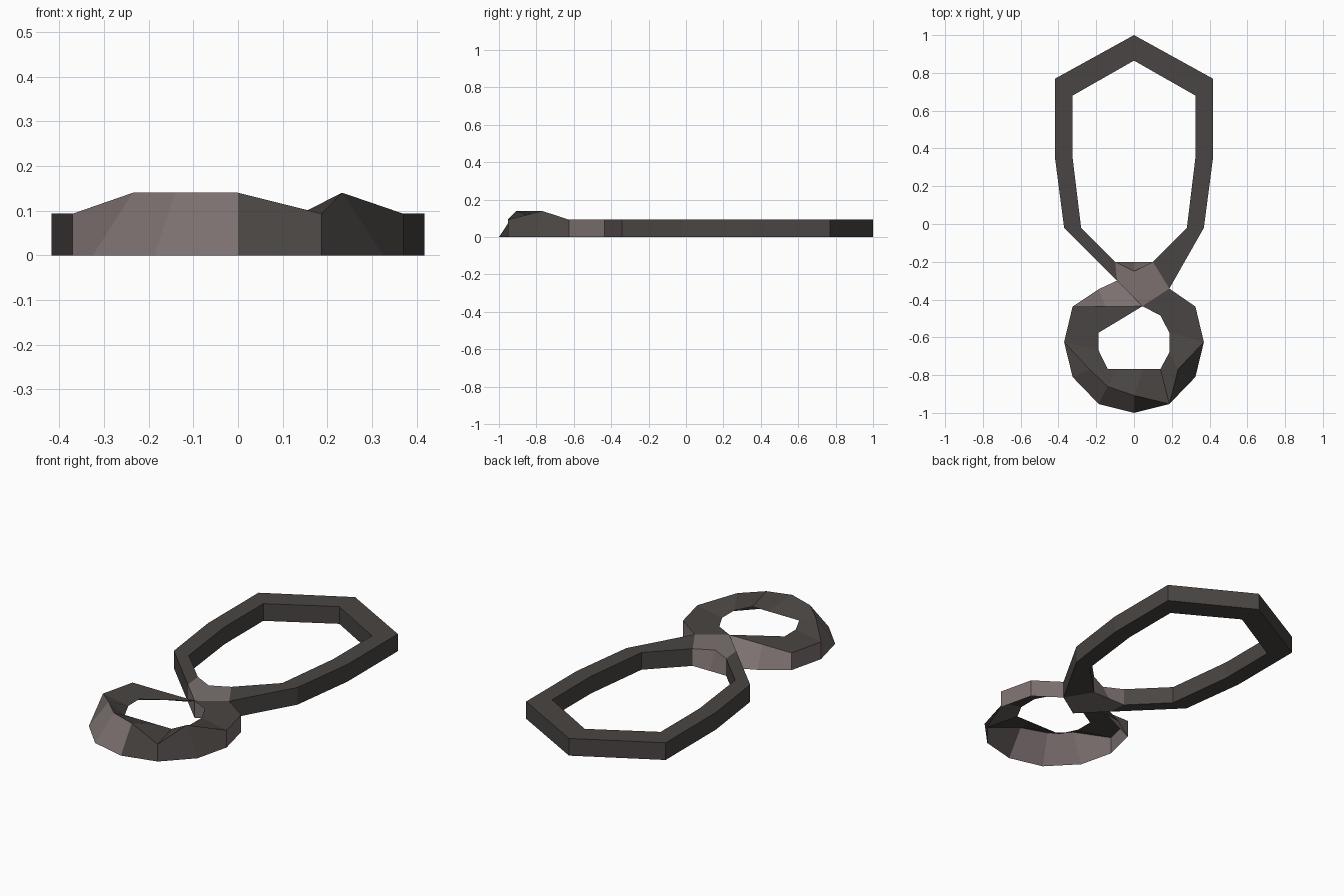
import bpy
import bmesh

if "Cube" in bpy.data.objects:
    bpy.data.objects.remove(bpy.data.objects["Cube"])


def material(name, rgb):
    m = bpy.data.materials.new(name)
    m.diffuse_color = (*rgb, 1)
    m.use_nodes = True
    m.node_tree.nodes["Principled BSDF"].inputs["Base Color"].default_value = m.diffuse_color
    return m


charcoal = material("charcoal", (0.068, 0.060, 0.056))
taupe = material("warm grey", (0.200, 0.162, 0.160))
H = 0.093


def make_object(name, mats, faces):
    """faces: list of (points, material index); shared points are merged."""
    bm = bmesh.new()
    cache = {}
    for pts, mi in faces:
        vs = []
        for p in pts:
            k = tuple(round(c, 4) for c in p)
            if k not in cache:
                cache[k] = bm.verts.new(k)
            if cache[k] not in vs:
                vs.append(cache[k])
        if len(vs) > 2:
            bm.faces.new(vs).material_index = mi
    me = bpy.data.meshes.new(name)
    bm.to_mesh(me)
    bm.free()
    for m in mats:
        me.materials.append(m)
    ob = bpy.data.objects.new(name, me)
    bpy.context.collection.objects.link(ob)
    return ob


def z(p, h):
    return (p[0], p[1], h)


# large open loop: (outer, inner) pairs, left side mirrored to the right
side = [((-0.37, -0.02), (-0.28, -0.02)),
        ((-0.417, 0.34), (-0.325, 0.35)),
        ((-0.417, 0.77), (-0.325, 0.68))]
flip = [tuple((-x, y) for x, y in pair) for pair in reversed(side)]
loop = ([((-0.09, -0.30), (-0.10, -0.20))] + side + [((0, 1), (0, 0.865))]
        + flip + [((0.187, -0.342), (0.10, -0.20))])
faces = []
for (a, b), (c, d) in zip(loop, loop[1:]):
    faces += [([z(a, H), z(c, H), z(d, H), z(b, H)], 0),
              ([z(a, 0), z(b, 0), z(d, 0), z(c, 0)], 0),
              ([z(a, 0), z(c, 0), z(c, H), z(a, H)], 0),
              ([z(b, 0), z(b, H), z(d, H), z(d, 0)], 0)]
make_object("large_loop", [charcoal], faces)

# crossing block between the loops, with a sloped notch on its inner side
top = [(-0.10, -0.20), (0, -0.25), (0.10, -0.20), (0.187, -0.342),
       (0.045, -0.435), (-0.09, -0.30)]
top = top[::-1]
bottom = [(0, -0.20) if p == (0, -0.25) else p for p in top]
faces = [([z(p, H) for p in top], 0), ([z(p, 0) for p in bottom[::-1]], 0)]
for i in range(6):
    j = (i + 1) % 6
    if 0 in (top[i][0], top[j][0]) or i in (1, 0, 4):
        faces.append(([z(bottom[i], 0), z(bottom[j], 0),
                       z(top[j], H), z(top[i], H)], 0))
cross = make_object("crossing_block", [taupe], faces)
bm = bmesh.new()
bm.from_mesh(cross.data)
bmesh.ops.recalc_face_normals(bm, faces=bm.faces)
bm.to_mesh(cross.data)
bm.free()

# small curled ring, an open shell: (outer foot, crest, inner rim)
C = 0.14
ring = [((0.187, -0.342), (0.187, -0.342, H), (0.045, -0.435)),
        ((0.325, -0.437), (0.325, -0.437, H), (0.14, -0.485)),
        ((0.37, -0.625), (0.37, -0.625, H), (0.187, -0.575)),
        ((0.325, -0.81), (0.233, -0.77, C), (0.187, -0.68)),
        ((0.187, -0.953), (0.187, -0.953, H), (0.14, -0.767)),
        ((0, -1), (0, -0.908, C), (0.05, -0.767)),
        ((-0.187, -0.953), (-0.14, -0.86, C), (-0.08, -0.767)),
        ((-0.325, -0.81), (-0.235, -0.77, C), (-0.14, -0.767)),
        ((-0.37, -0.625), (-0.37, -0.625, H), (-0.187, -0.67)),
        ((-0.325, -0.437), (-0.325, -0.437, H), (-0.187, -0.575)),
        ((-0.187, -0.345), (-0.15, -0.437, H), (-0.07, -0.505)),
        ((-0.09, -0.30), (0.045, -0.435, H), (0.045, -0.435))]
faces = []
for i, ((a, b, c), (d, e, f)) in enumerate(zip(ring, ring[1:])):
    wall = 1 if i < 2 or i >= 5 else 0
    faces.append(([z(a, 0), b, e, z(d, 0)], wall))
    faces.append(([b, z(c, H), z(f, H), e], 0))
make_object("small_ring", [charcoal, taupe], faces)
